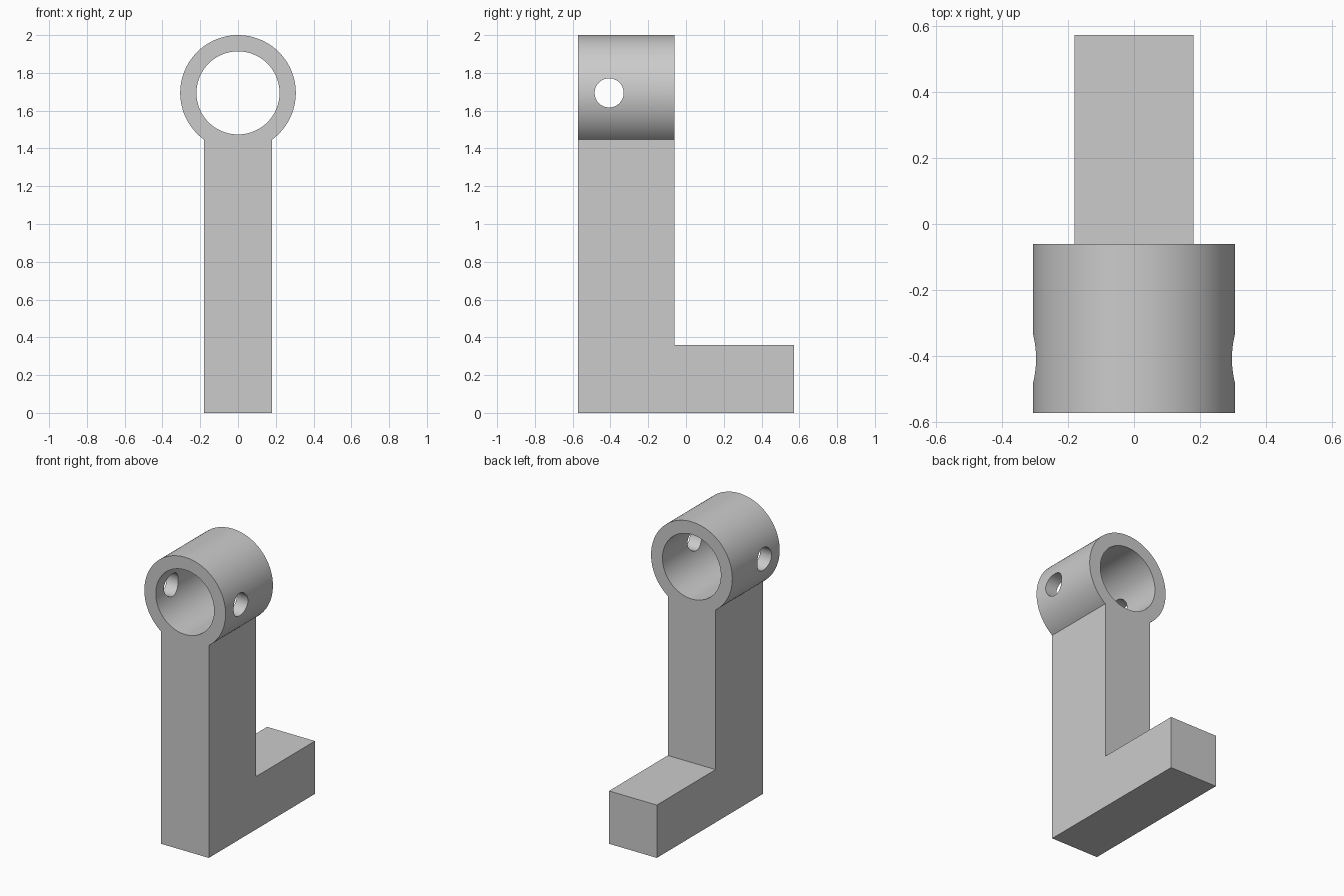
import bpy, bmesh, math
from mathutils import Matrix, Vector

default = bpy.data.objects.get("Cube")
if default:
    bpy.data.objects.remove(default, do_unlink=True)

# Main dimensions
HALF_W = 0.18
FRONT, SHANK_BACK, FOOT_BACK = -0.571, -0.061, 0.571
FOOT_H = 0.36
RING_Z, RING_R, BORE_R = 1.694, 0.306, 0.22
PIN_Y, PIN_R = -0.407, 0.077

grey = bpy.data.materials.new("plain grey")
grey.use_nodes = True
grey.diffuse_color = (0.6, 0.6, 0.6, 1)
grey.node_tree.nodes["Principled BSDF"].inputs["Base Color"].default_value = grey.diffuse_color


def make_object(name, bm):
    bmesh.ops.recalc_face_normals(bm, faces=bm.faces)
    mesh = bpy.data.meshes.new(name)
    bm.to_mesh(mesh)
    bm.free()
    mesh.materials.append(grey)
    obj = bpy.data.objects.new(name, mesh)
    bpy.context.collection.objects.link(obj)
    return obj


def extrude_profile(name, points, y0, y1):
    """Extrude an (x, z) outline along y."""
    bm = bmesh.new()
    face = bm.faces.new([bm.verts.new((x, y0, z)) for x, z in points])
    ext = bmesh.ops.extrude_face_region(bm, geom=[face])
    verts = [g for g in ext["geom"] if isinstance(g, bmesh.types.BMVert)]
    bmesh.ops.translate(bm, verts=verts, vec=(0, y1 - y0, 0))
    return make_object(name, bm)


def cylinder(name, radius, length, centre, axis, sides):
    bm = bmesh.new()
    turn = Matrix.Rotation(math.pi / 2, 4, axis)
    bmesh.ops.create_cone(bm, cap_ends=True, segments=sides, radius1=radius,
                          radius2=radius, depth=length,
                          matrix=Matrix.Translation(Vector(centre)) @ turn)
    obj = make_object(name, bm)
    obj.hide_render = True
    return obj


def combine(target, other, operation):
    mod = target.modifiers.new(operation.title(), "BOOLEAN")
    mod.operation, mod.object, mod.solver = operation, other, "EXACT"
    bpy.context.view_layer.objects.active = target
    bpy.ops.object.modifier_apply(modifier=mod.name)
    bpy.data.objects.remove(other, do_unlink=True)


# Upright shank flowing into the round head
start = math.asin(HALF_W / RING_R) - math.pi / 2
sweep = 2 * (math.pi / 2 - start) 
STEPS = 96
outline = [(-HALF_W, 0), (HALF_W, 0)]
for i in range(STEPS + 1):
    a = start + sweep * i / STEPS
    outline.append((RING_R * math.cos(a), RING_Z + RING_R * math.sin(a)))
bracket = extrude_profile("bracket", outline, FRONT, SHANK_BACK)

# Foot running backwards
foot = extrude_profile("foot", [(-HALF_W, 0), (HALF_W, 0), (HALF_W, FOOT_H), (-HALF_W, FOOT_H)],
                       SHANK_BACK - 0.2, FOOT_BACK)
combine(bracket, foot, "UNION")

# Main bore and the cross pin hole through both walls
mid_y = (FRONT + SHANK_BACK) / 2
combine(bracket, cylinder("bore_cutter", BORE_R, 1, (0, mid_y, RING_Z), "X", 96), "DIFFERENCE")
combine(bracket, cylinder("pin_cutter", PIN_R, 1, (0, PIN_Y, RING_Z), "Y", 48), "DIFFERENCE")

# Smooth curved walls, crisp edges
bpy.ops.object.select_all(action="DESELECT")
bracket.select_set(True)
bpy.context.view_layer.objects.active = bracket
bpy.ops.object.shade_smooth_by_angle(angle=math.radians(30))
